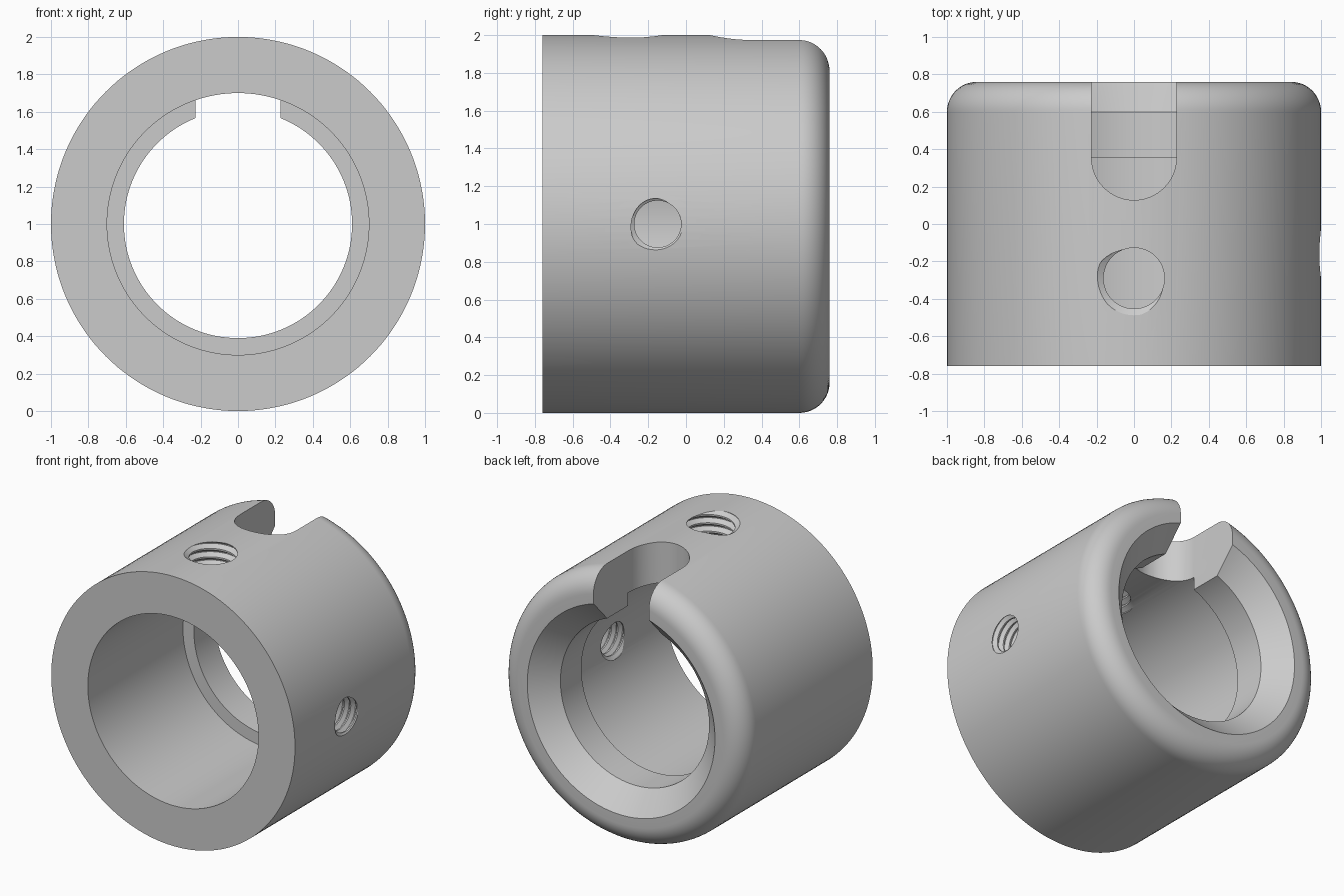
import bpy
import bmesh
import math
from mathutils import Matrix

cube = bpy.data.objects.get("Cube")
if cube:
    bpy.data.objects.remove(cube, do_unlink=True)

grey = bpy.data.materials.new("plain_grey")
grey.use_nodes = True
colour = (0.6, 0.6, 0.6, 1.0)
grey.diffuse_color = colour
grey.node_tree.nodes["Principled BSDF"].inputs["Base Color"].default_value = colour


def add_mesh(name, verts, faces, matrix=Matrix()):
    bm = bmesh.new()
    points = [bm.verts.new(matrix @ Matrix.Translation(v).translation) for v in verts]
    for face in faces:
        bm.faces.new([points[i] for i in face])
    bmesh.ops.recalc_face_normals(bm, faces=bm.faces)
    mesh = bpy.data.meshes.new(name)
    bm.to_mesh(mesh)
    bm.free()
    mesh.materials.append(grey)
    obj = bpy.data.objects.new(name, mesh)
    bpy.context.collection.objects.link(obj)
    return obj


def revolve(name, profile, sides):
    """Closed (y, radius) profile turned around the y axis at z = 1."""
    n = len(profile)
    verts, faces = [], []
    for s in range(sides):
        a = math.tau * s / sides
        verts += [(r * math.sin(a), y, 1 + r * math.cos(a)) for y, r in profile]
        t = (s + 1) % sides
        for i in range(n):
            j = (i + 1) % n
            faces.append((s * n + i, s * n + j, t * n + j, t * n + i))
    return add_mesh(name, verts, faces)


def thread_cutter(name, minor, major, pitch, phase_height, matrix):
    """Solid screw along local z, closed by a fan at each end."""
    sides, turns = 48, 9
    ring = [minor, minor, major, major]
    steps = [0, 0.2, 0.55, 0.65]
    per = len(ring)
    rows = turns * per + 1
    # Groove centre reaches phase_height at half a turn
    start = phase_height - pitch * (turns - 2.9)
    verts, faces = [], []
    for i in range(sides):
        a = math.tau * i / sides
        for j in range(rows):
            r = ring[j % per]
            z = start + pitch * (j // per + steps[j % per] + i / sides - 1)
            verts.append((r * math.cos(a), r * math.sin(a), z))
    for i in range(sides):
        last = i == sides - 1
        for j in range(rows - (per if last else 0) - 1):
            b = j + per if last else (i + 1) * rows + j
            faces.append((i * rows + j, b, b + 1, i * rows + j + 1))
    low = [i * rows for i in range(sides)] + list(range(per, 0, -1))
    high = [i * rows + rows - 1 for i in range(sides)]
    high += [(sides - 1) * rows + j for j in range(rows - 2, rows - 1 - per, -1)]
    # The upper seam climbs from the first column's top to the last column
    high[-1] = (sides - 1) * rows + rows - 1 - per
    for loop in (low, high):
        centre = len(verts)
        verts.append((0, 0, sum(verts[k][2] for k in loop) / len(loop)))
        for k, v in enumerate(loop):
            faces.append((v, loop[(k + 1) % len(loop)], centre))
    return add_mesh(name, verts, faces, matrix)


# Collar: wide front bore, inner lip, chamfered mouth and rounded back edge
fillet = 0.16
half = 0.76
profile = [(-half, 0.7), (0.355, 0.7), (0.355, 0.61), (0.6, 0.61), (half, 0.77)]
for k in range(13):
    a = math.pi / 2 * k / 12
    profile.append((half - fillet + fillet * math.cos(a), 1 - fillet + fillet * math.sin(a)))
profile.append((-half, 1))
collar = revolve("collar", profile, 144)

# Round-ended slot through the top of the back edge
w, mid = 0.227, 0.355
outline = [(w, 1), (-w, 1)]
outline += [(-w * math.cos(math.pi * k / 32), mid - w * math.sin(math.pi * k / 32)) for k in range(33)]
n = len(outline)
slot = add_mesh(
    "slot_cutter",
    [(x, y, z) for z in (1.3, 2.2) for x, y in outline],
    [tuple(range(n)), tuple(range(n, 2 * n))]
    + [(i, (i + 1) % n, (i + 1) % n + n, i + n) for i in range(n)],
)

# Threaded holes: a larger one on top, a smaller one on the left side
to_top = Matrix.Translation((0, -0.29, 1))
to_left = Matrix.Translation((0, -0.15, 1)) @ Matrix(
    ((0, 0, 1, 0), (1, 0, 0, 0), (0, 1, 0, 0), (0, 0, 0, 1))
)
top_hole = thread_cutter("top_hole_cutter", 0.163, 0.198, 0.062, 0.985, to_top)
side_hole = thread_cutter("side_hole_cutter", 0.124, 0.151, 0.052, 0.99, to_left)

bpy.ops.object.select_all(action="DESELECT")
bpy.context.view_layer.objects.active = collar
collar.select_set(True)
for cutter in (slot, top_hole, side_hole):
    cutter.hide_render = True
    cut = collar.modifiers.new(cutter.name, "BOOLEAN")
    cut.operation = "DIFFERENCE"
    cut.solver = "EXACT"
    cut.object = cutter
    bpy.ops.object.modifier_apply(modifier=cut.name)
    bpy.data.objects.remove(cutter, do_unlink=True)

bpy.ops.object.shade_smooth_by_angle(angle=math.radians(25))
